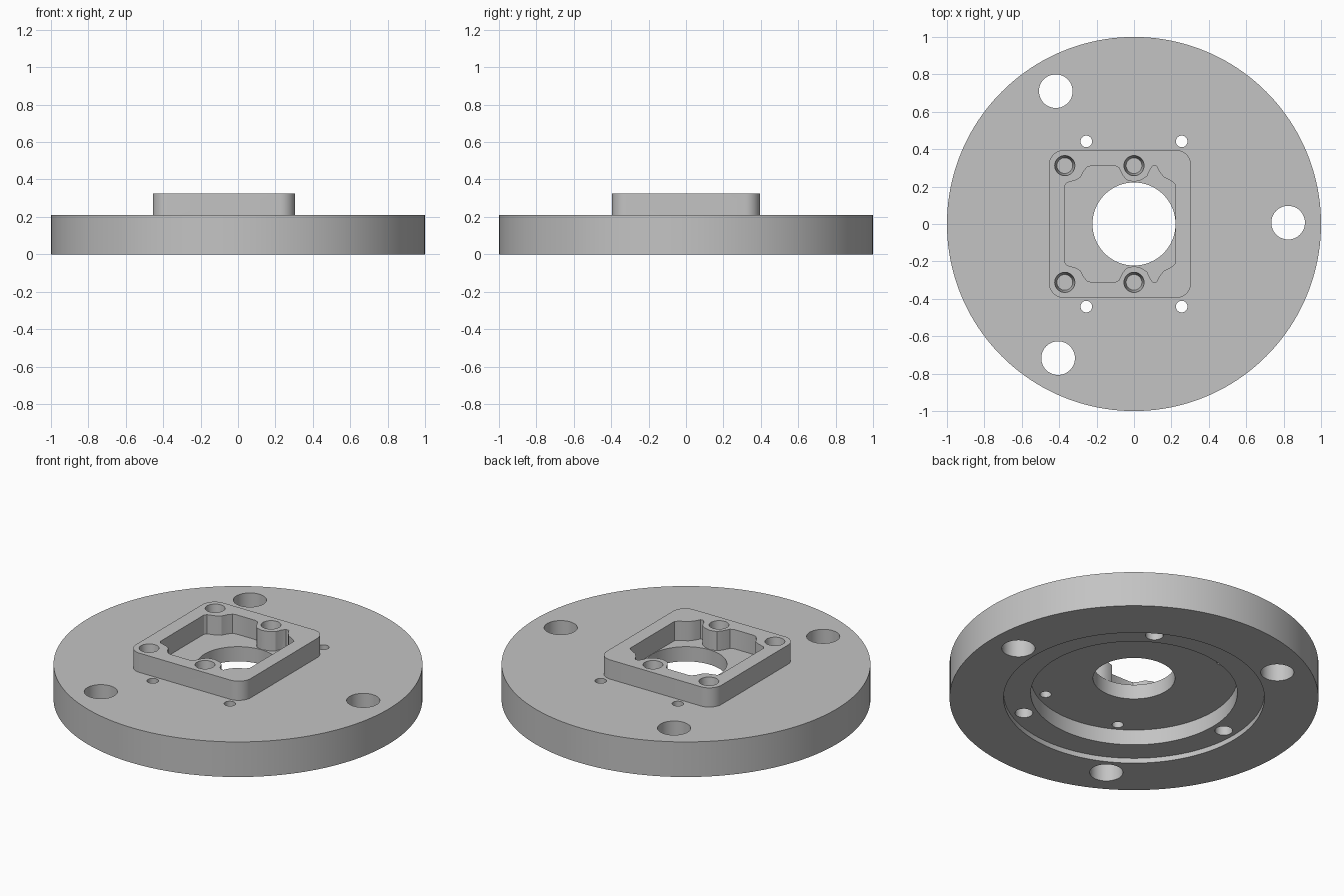
import bpy, bmesh
from math import radians, cos, sin, pi

cube = bpy.data.objects.get("Cube")
if cube:
    bpy.data.objects.remove(cube, do_unlink=True)

grey = bpy.data.materials.new("machined grey")
grey.use_nodes = True
COLOUR = (0.55, 0.55, 0.55, 1)
grey.diffuse_color = COLOUR
grey.node_tree.nodes["Principled BSDF"].inputs["Base Color"].default_value = COLOUR


def finish(name, bm):
    bmesh.ops.recalc_face_normals(bm, faces=bm.faces)
    mesh = bpy.data.meshes.new(name)
    bm.to_mesh(mesh)
    bm.free()
    mesh.materials.append(grey)
    obj = bpy.data.objects.new(name, mesh)
    bpy.context.collection.objects.link(obj)
    return obj


def prism(name, points, z0, z1):
    """Extrude a closed outline from z0 to z1."""
    bm = bmesh.new()
    face = bm.faces.new([bm.verts.new((x, y, z0)) for x, y in points])
    new = bmesh.ops.extrude_face_region(bm, geom=[face])["geom"]
    verts = [v for v in new if isinstance(v, bmesh.types.BMVert)]
    bmesh.ops.translate(bm, verts=verts, vec=(0, 0, z1 - z0))
    return finish(name, bm)


def cylinder(name, x, y, z0, z1, r, r_top=None, sides=48):
    bm = bmesh.new()
    bmesh.ops.create_cone(bm, cap_ends=True, segments=sides, radius1=r,
                          radius2=r_top or r, depth=z1 - z0)
    bmesh.ops.translate(bm, verts=bm.verts, vec=(x, y, (z0 + z1) / 2))
    return finish(name, bm)


def combine(body, tool, operation="DIFFERENCE"):
    """Apply a boolean and remove the tool."""
    tool.hide_render = True
    mod = body.modifiers.new("combine", "BOOLEAN")
    mod.operation, mod.object, mod.solver = operation, tool, "EXACT"
    bpy.context.view_layer.objects.active = body
    bpy.ops.object.modifier_apply(modifier=mod.name)
    bpy.data.objects.remove(tool, do_unlink=True)


def polar(radius, degrees):
    return radius * cos(radians(degrees)), radius * sin(radians(degrees))


TOP, PAD_TOP = 0.21, 0.325
LEDGE, FLOOR = 0.03, 0.122

# Round flange with stepped recess underneath and central bore
flange = cylinder("flange", 0, 0, 0, TOP, 1, sides=160)
combine(flange, cylinder("outer_recess", 0, 0, -0.1, LEDGE, 0.707, sides=128))
combine(flange, cylinder("inner_recess", 0, 0, -0.1, FLOOR, 0.56, sides=128))
combine(flange, cylinder("bore", 0, 0, -0.1, 0.3, 0.222, sides=96))

# Three mounting holes, and three blind holes in the ledge
for i in range(3):
    x, y = polar(0.824, 120 * i + 0.5)
    combine(flange, cylinder("mounting_hole", x, y, -0.1, 0.3, 0.09))
    x, y = polar(0.635, 120 * i + 60)
    combine(flange, cylinder("ledge_hole", x, y, -0.1, 0.14, 0.048))

# Four small through holes beside the pad
for angle in (60, 120, 240, 300):
    x, y = polar(0.51, angle)
    combine(flange, cylinder("pin_hole", x, y, -0.1, 0.3, 0.031, sides=32))

# Raised pad with rounded corners
outline = []
for i, (cx, cy) in enumerate([(0.225, 0.315), (-0.375, 0.315),
                              (-0.375, -0.315), (0.225, -0.315)]):
    for k in range(13):
        a = (i + k / 12) * pi / 2
        outline.append((cx + 0.08 * cos(a), cy + 0.08 * sin(a)))
pad = prism("pad", outline, 0.2, PAD_TOP)

# Pocket wrapping around the screw bosses, mirrored front to back
half = [(-.37, .205), (-.36, .22), (-.31, .235), (-.285, .25), (-.27, .28),
        (-.25, .305), (-.23, .31), (-.1, .31), (-.08, .3), (-.06, .26),
        (-.04, .235), (0, .225), (.04, .235), (.07, .255), (.085, .29),
        (.1, .31), (.12, .31), (.135, .28), (.16, .25), (.2, .23), (.223, .21)]
pocket = half + [(x, -y) for x, y in reversed(half)]
combine(pad, prism("pocket", pocket, 0.1, 0.4))
combine(flange, pad, "UNION")

# Tapered screw holes in the pad
for x in (-0.37, 0):
    for y in (-0.312, 0.312):
        combine(flange, cylinder("screw_hole", x, y, TOP, PAD_TOP + 0.001,
                                 0.042, 0.054))

# Smooth round walls, sharp edges
bpy.ops.object.select_all(action="DESELECT")
flange.select_set(True)
bpy.context.view_layer.objects.active = flange
bpy.ops.object.shade_smooth_by_angle(angle=radians(30))
